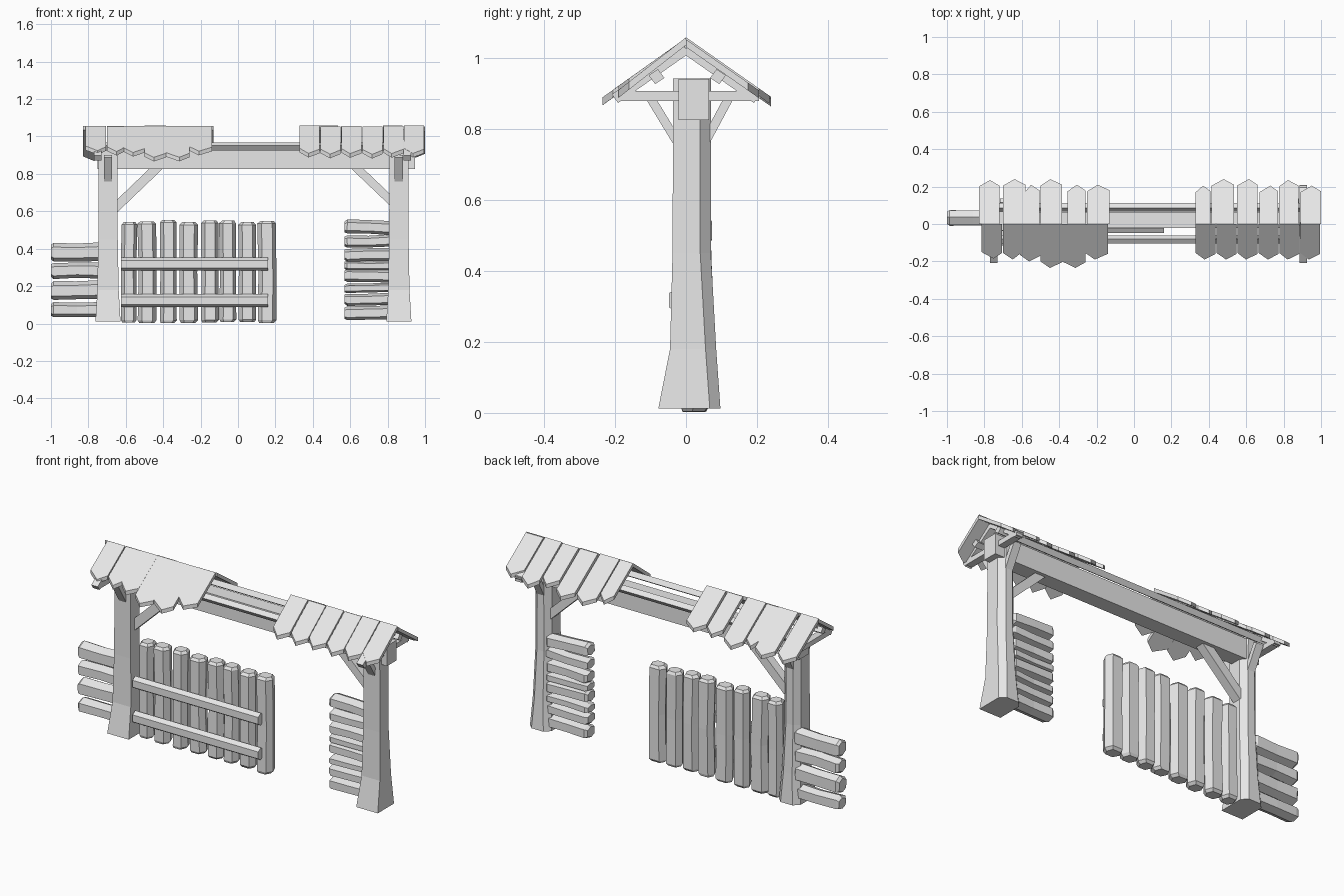
import bpy, bmesh, math, random
from mathutils import Vector

random.seed(4)
if "Cube" in bpy.data.objects:
    bpy.data.objects.remove(bpy.data.objects["Cube"], do_unlink=True)

grey = bpy.data.materials.new("pale grey")
grey.use_nodes = True
grey.diffuse_color = (0.8, 0.8, 0.8, 1)
grey.node_tree.nodes["Principled BSDF"].inputs["Base Color"].default_value = (0.8, 0.8, 0.8, 1)


def loft(name, rings):
    """Closed flat-shaded solid through a list of equal-sized rings."""
    bm = bmesh.new()
    loops = [[bm.verts.new(p) for p in ring] for ring in rings]
    n = len(loops[0])
    for a, b in zip(loops, loops[1:]):
        for i in range(n):
            j = (i + 1) % n
            bm.faces.new((a[i], a[j], b[j], b[i]))
    bm.faces.new(loops[0][::-1])
    bm.faces.new(loops[-1])
    bmesh.ops.recalc_face_normals(bm, faces=bm.faces)
    mesh = bpy.data.meshes.new(name)
    bm.to_mesh(mesh)
    bm.free()
    mesh.materials.append(grey)
    obj = bpy.data.objects.new(name, mesh)
    bpy.context.collection.objects.link(obj)
    return obj


BOX = [(-1, -1), (1, -1), (1, 1), (-1, 1)]
HEX = [(-0.55, -1), (0.6, -1), (1, -0.1), (0.65, 1), (-0.6, 1), (-1, 0.1)]


def bar(name, a, b, w, d, shape=BOX, rough=0.0, bevel=0.0):
    """Timber from a to b: w across, d along y (or up, for bars that run along y)."""
    a, b = Vector(a), Vector(b)
    t = (b - a).normalized()
    v = Vector((0, 1, 0)) if abs(t.y) < 0.3 else Vector((1, 0, 0))
    u = v.cross(t).normalized()
    v = t.cross(u)
    length = (b - a).length
    stops = [(0, 1), (length, 1)]
    if bevel:
        stops = [(0, 0.78), (bevel, 1), (length * 0.5, 0.96), (length - bevel, 1), (length, 0.72)]
    rings = []
    for s, k in stops:
        du, dv = random.uniform(-rough, rough), random.uniform(-rough, rough)
        rings.append([a + t * s + u * (p * w / 2 * k + du) + v * (q * d / 2 * k + dv)
                      for p, q in shape])
    return loft(name, rings)


# Flared posts, chamfered on the back corners
def post(name, x, top):
    rings = []
    for z, hw, y0, y1 in [(0.012, 0.067, -0.078, 0.097), (0.18, 0.057, -0.045, 0.085),
                          (0.45, 0.052, -0.038, 0.07), (top, 0.05, -0.036, 0.07)]:
        c = 0.03
        rings.append([(x - hw, y0, z), (x + hw, y0, z), (x + hw, y1 - c, z),
                      (x + hw - c, y1, z), (x - hw + c, y1, z), (x - hw, y1 - c, z)])
    loft(name, rings)


for side, x, frame_x in (("right", -0.695, -0.75), ("left", 0.86, 0.905)):
    post(side + "_post", x, 0.942)
    # Gable frame: tie bar, rafters and small struts down to the post
    bar(side + "_tie_bar", (frame_x, -0.19, 0.892), (frame_x, 0.205, 0.892), 0.028, 0.04)
    for s, end in ((-1, "front"), (1, "back")):
        bar(f"{side}_{end}_rafter", (frame_x, 0, 1.025), (frame_x, s * 0.2, 0.885), 0.03, 0.04)
        bar(f"{side}_{end}_strut", (x, s * 0.035 + 0.015, 0.755),
            (x, s * 0.115 + 0.01, 0.895), 0.025, 0.045)

# Main beam, purlins and corner braces
bar("main_beam", (-0.75, 0.022, 0.883), (0.945, 0.022, 0.883), 0.115, 0.085)
for name, y, tilt in (("front_purlin", -0.083, 1), ("back_purlin", 0.09, -1)):
    c, s = math.cos(0.62 * tilt), math.sin(0.62 * tilt)
    shape = [(p * c - q * s, p * s + q * c) for p, q in BOX]
    bar(name, (-0.8, y, 0.947), (0.95, y, 0.947), 0.03, 0.032, shape)
bar("right_corner_brace", (-0.66, 0.02, 0.615), (-0.42, 0.02, 0.845), 0.05, 0.05)
bar("left_corner_brace", (0.83, 0.02, 0.645), (0.62, 0.02, 0.845), 0.045, 0.05)


# Pointed roof boards: (x start, x end, reach from ridge)
def roof(name, boards, side, slope):
    for i, (x0, x1, tip) in enumerate(boards):
        ridge = 1.058 - random.uniform(0, 0.006)
        mid = (x0 + x1) / 2 + random.uniform(-0.01, 0.01)
        outline = [(x0, 0), (x1, 0), (x1, tip - 0.03), (mid, tip), (x0, tip - 0.035)]
        loft(f"{name}_{i + 1}", [[(x, side * y, ridge - slope * y - drop) for x, y in outline]
                                 for drop in (0, 0.022)])


roof("back_right_roof_board", [(-0.83, -0.72, 0.235), (-0.70, -0.58, 0.24), (-0.58, -0.505, 0.21),
                               (-0.50, -0.385, 0.24), (-0.355, -0.26, 0.21),
                               (-0.25, -0.13, 0.21)], 1, 0.7)
roof("back_left_roof_board", [(0.33, 0.41, 0.205), (0.415, 0.535, 0.24), (0.55, 0.66, 0.24),
                              (0.67, 0.77, 0.205), (0.775, 0.88, 0.235), (0.89, 1.0, 0.205)], 1, 0.7)
roof("front_right_roof_board", [(-0.815, -0.705, 0.185), (-0.70, -0.61, 0.19), (-0.61, -0.50, 0.2),
                                (-0.50, -0.385, 0.235), (-0.385, -0.26, 0.235),
                                (-0.26, -0.14, 0.19)], -1, 0.71)
roof("front_left_roof_board", [(0.33 + i * 0.1117, 0.437 + i * 0.1117, 0.19)
                               for i in range(6)], -1, 0.78)

# Gate pickets and the two rails across their front
pickets = [(-0.625, -0.54), (-0.535, -0.435), (-0.42, -0.33), (-0.315, -0.215),
           (-0.20, -0.105), (-0.10, -0.01), (0.0, 0.095), (0.105, 0.205)]
for i, (x0, x1) in enumerate(pickets):
    x = (x0 + x1) / 2
    bar(f"gate_picket_{i + 1}", (x, 0.024, random.uniform(0, 0.008)),
        (x, 0.024, 0.55 + random.uniform(-0.01, 0.005)), x1 - x0, 0.078, HEX, 0.003, 0.014)
for name, z in (("lower_gate_rail", 0.123), ("upper_gate_rail", 0.318)):
    bar(name, (-0.625, -0.026, z), (0.16, -0.026, z), 0.068, 0.045, HEX)


# Horizontal side slats: (bottom, top)
def slats(name, x0, x1, spans):
    for i, (z0, z1) in enumerate(spans):
        z = (z0 + z1) / 2
        bar(f"{name}_{i + 1}", (x0, 0.032, z + random.uniform(-0.006, 0.006)),
            (x1, 0.032, z), z1 - z0, 0.08, HEX, 0.003, 0.014)


slats("right_slat", -1.0, -0.72, [(0.035, 0.115), (0.13, 0.23), (0.24, 0.325), (0.335, 0.435)])
slats("left_slat", 0.57, 0.83, [(0.02, 0.095), (0.10, 0.165), (0.165, 0.215), (0.22, 0.29),
                                (0.285, 0.335), (0.335, 0.405), (0.41, 0.475), (0.475, 0.55)])
